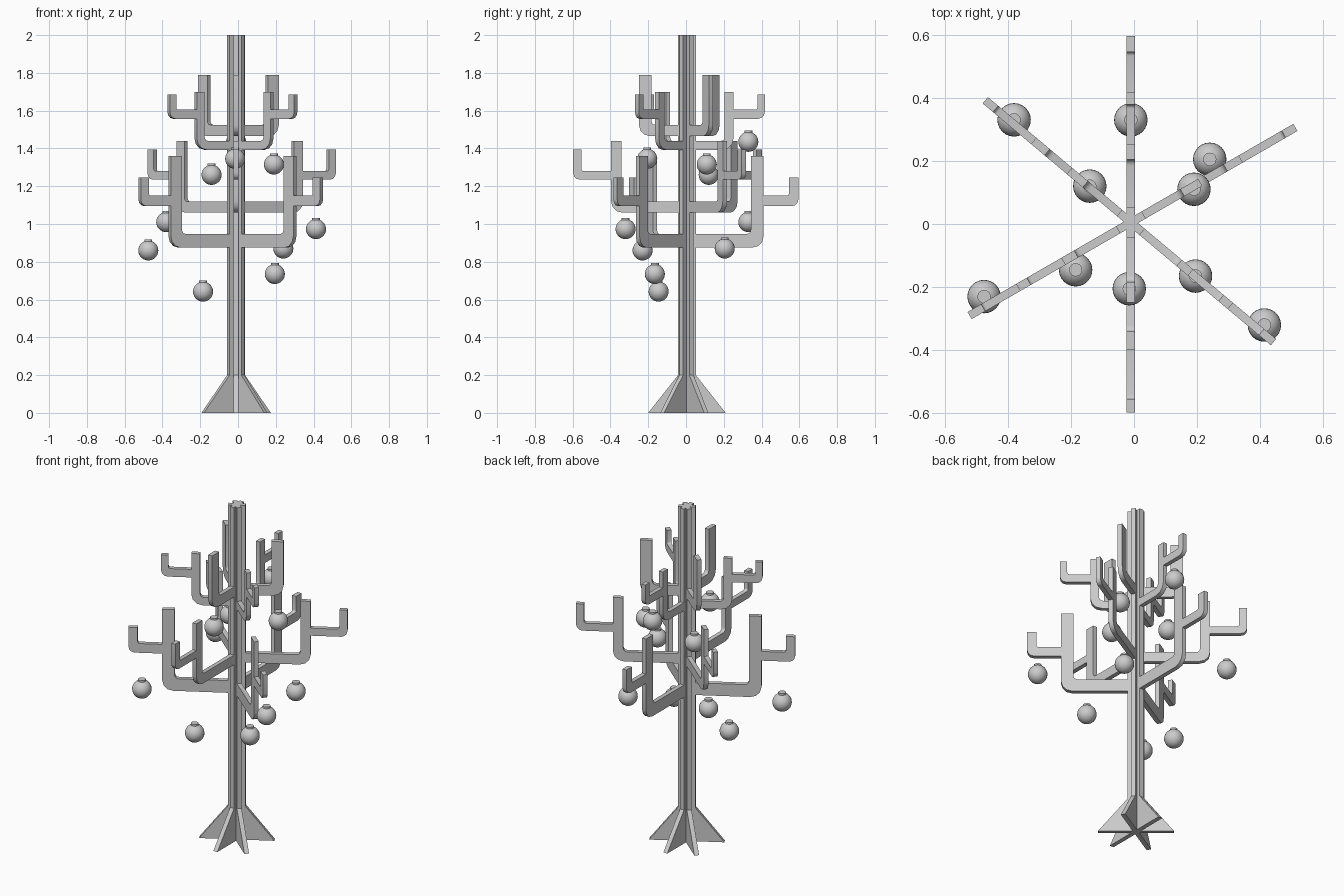
import bpy, bmesh, math
from mathutils import Vector

cube = bpy.data.objects.get("Cube")
if cube:
    bpy.data.objects.remove(cube)

grey = bpy.data.materials.new("plain grey")
grey.use_nodes = True
colour = (0.6, 0.6, 0.6, 1)
grey.diffuse_color = colour
grey.node_tree.nodes["Principled BSDF"].inputs["Base Color"].default_value = colour

AXIS = Vector((-0.01, 0.005, 0))
TRUNK, FOOT, THICK = 0.047, 0.205, 0.026


def finish(bm, name, angle):
    bmesh.ops.recalc_face_normals(bm, faces=bm.faces[:])
    mesh = bpy.data.meshes.new(name)
    bm.to_mesh(mesh)
    bm.free()
    mesh.materials.append(grey)
    obj = bpy.data.objects.new(name, mesh)
    bpy.context.collection.objects.link(obj)
    bpy.ops.object.select_all(action="DESELECT")
    obj.select_set(True)
    bpy.context.view_layer.objects.active = obj
    bpy.ops.object.shade_smooth_by_angle(angle=math.radians(angle))
    return obj


def rounded(points, steps=3):
    """Replace each corner that has a radius by a short arc."""
    out = []
    for i, (x, z, r) in enumerate(points):
        p = Vector((x, z))
        if r == 0:
            out.append(p)
            continue
        a = p + (Vector(points[i - 1][:2]) - p).normalized() * r
        b = p + (Vector(points[(i + 1) % len(points)][:2]) - p).normalized() * r
        centre = a + b - p
        for k in range(steps + 1):
            t = k / steps * math.pi / 2
            out.append(centre + (a - centre) * math.cos(t) + (b - centre) * math.sin(t))
    return out


def arm(low, high, inner, outer, top, twig=None):
    """Outline of an upturned branch, with an optional upturned twig."""
    pts = [(TRUNK, low, 0), (outer, low, 0.06)]
    if twig:
        t_low, t_high, t_in, t_out, t_top = twig
        pts += [(outer, t_low, 0), (t_out, t_low, 0.035), (t_out, t_top, 0),
                (t_in, t_top, 0), (t_in, t_high, 0.012), (outer, t_high, 0)]
    return pts + [(outer, top, 0), (inner, top, 0), (inner, high, 0.02), (TRUNK, high, 0)]


# Outline of one flat panel: foot, trunk and the branches on each side
near_side = ([(FOOT, 0, 0), (TRUNK, 0.2, 0)]
             + arm(0.875, 0.948, 0.338, 0.406, 1.36, (1.095, 1.15, 0.54, 0.59, 1.245))
             + arm(1.393, 1.44, 0.2, 0.247, 1.70, (1.557, 1.605, 0.373, 0.412, 1.685))
             + [(TRUNK, 2, 0)])
far_side = ([(FOOT, 0, 0), (TRUNK, 0.2, 0)]
            + arm(1.06, 1.118, 0.346, 0.402, 1.44, (1.235, 1.28, 0.559, 0.602, 1.395))
            + arm(1.465, 1.525, 0.188, 0.254, 1.79)
            + [(TRUNK, 2, 0)])
outline = rounded(near_side + [(-x, z, r) for x, z, r in reversed(far_side)])

# Three crossing panels make the tree
for name, heading in (("back_panel", 90), ("right_panel", 210), ("left_panel", 320)):
    bm = bmesh.new()
    face = bm.faces.new([bm.verts.new((p.x, -THICK / 2, p.y)) for p in outline])
    solid = bmesh.ops.extrude_face_region(bm, geom=[face])
    moved = [v for v in solid["geom"] if isinstance(v, bmesh.types.BMVert)]
    bmesh.ops.translate(bm, verts=moved, vec=(0, THICK, 0))
    panel = finish(bm, name, 35)
    panel.location = AXIS
    panel.rotation_euler.z = math.radians(heading)

# Hanging balls, each with a small cap
balls = [(-0.38, 0.33, 1.01), (-0.01, 0.33, 1.435), (0.24, 0.205, 0.87),
         (0.19, 0.11, 1.315), (-0.14, 0.12, 1.26), (-0.185, -0.145, 0.642),
         (-0.475, -0.23, 0.86), (-0.015, -0.205, 1.345), (0.195, -0.165, 0.735),
         (0.413, -0.32, 0.973)]
for i, spot in enumerate(balls, 1):
    bm = bmesh.new()
    bmesh.ops.create_uvsphere(bm, u_segments=24, v_segments=14, radius=0.053)
    cap = bmesh.ops.create_cone(bm, cap_ends=True, segments=20, radius1=0.021,
                                radius2=0.021, depth=0.016)
    bmesh.ops.translate(bm, verts=cap["verts"], vec=(0, 0, 0.051))
    finish(bm, f"ball_{i}", 35).location = spot
